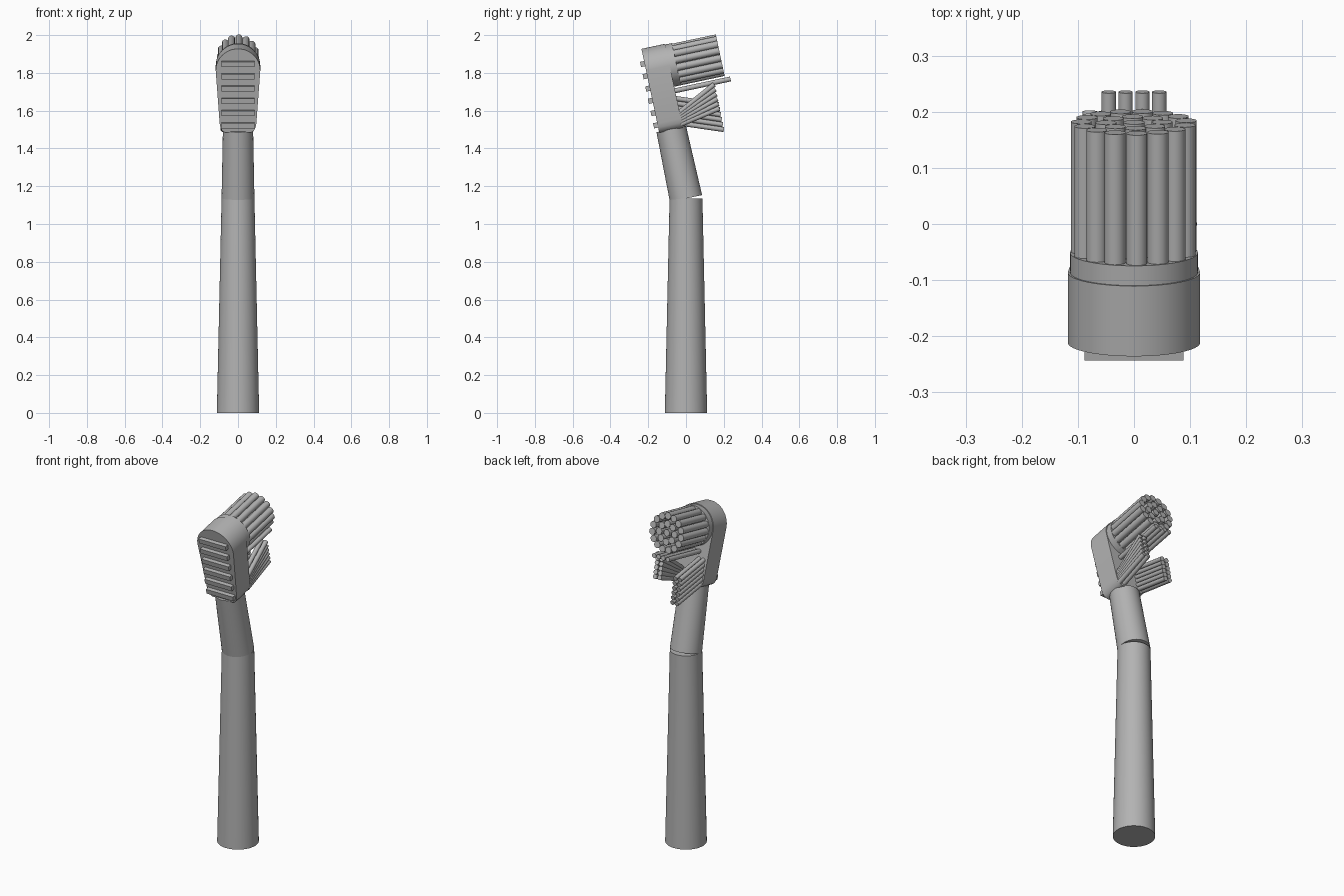
import bpy, bmesh, math
from mathutils import Matrix, Vector

cube = bpy.data.objects.get("Cube")
if cube:
    bpy.data.objects.remove(cube, do_unlink=True)

grey = bpy.data.materials.new("plain_grey")
grey.use_nodes = True
GREY = (0.45, 0.45, 0.45, 1)
grey.diffuse_color = GREY
grey.node_tree.nodes["Principled BSDF"].inputs["Base Color"].default_value = GREY

# Tilted frame of neck and head: local z runs up the head, local y along the bristles
TILT = Matrix.Translation((0, 0, 1.135)) @ Matrix.Rotation(math.radians(12), 4, 'X')
UPRIGHT = Matrix.Identity(4)


def finish(name, bm, frame):
    bmesh.ops.recalc_face_normals(bm, faces=bm.faces)
    mesh = bpy.data.meshes.new(name)
    bm.to_mesh(mesh)
    bm.free()
    mesh.transform(frame)
    mesh.materials.append(grey)
    ob = bpy.data.objects.new(name, mesh)
    bpy.context.collection.objects.link(ob)
    bpy.ops.object.select_all(action='DESELECT')
    ob.select_set(True)
    bpy.context.view_layer.objects.active = ob
    bpy.ops.object.shade_smooth_by_angle(angle=math.radians(35))
    return ob


def add_rod(bm, start, end, r1, r2, sides):
    a, b = Vector(start), Vector(end)
    turn = (b - a).to_track_quat('Z', 'Y').to_matrix().to_4x4()
    bmesh.ops.create_cone(bm, cap_ends=True, segments=sides, radius1=r1, radius2=r2,
                          depth=(b - a).length,
                          matrix=Matrix.Translation((a + b) / 2) @ turn)


def rods(name, items, frame=TILT, sides=14):
    bm = bmesh.new()
    for start, end, r1, r2 in items:
        add_rod(bm, start, end, r1, r2, sides)
    return finish(name, bm, frame)


# Handle and neck
rods("handle", [((0, 0, 0), (0, 0, 1.135), 0.112, 0.087)], UPRIGHT, 48)
rods("neck", [((0, 0, 0), (0, 0, 0.376), 0.087, 0.08)], TILT, 48)

# Head plate: round top tapering to a narrow rounded foot
TOP_V, TOP_R = 0.706, 0.118
outline = [(TOP_R * math.cos(math.pi * i / 32), TOP_V + TOP_R * math.sin(math.pi * i / 32))
           for i in range(33)]
foot = [(-0.097, 0.42), (-0.093, 0.398), (-0.084, 0.38), (-0.068, 0.37)]
outline += foot + [(-x, v) for x, v in reversed(foot)]
bm = bmesh.new()
face = bm.faces.new([bm.verts.new((x, -0.066, v)) for x, v in outline])
push = bmesh.ops.extrude_face_region(bm, geom=[face])
bmesh.ops.translate(bm, vec=(0, 0.128, 0),
                    verts=[g for g in push["geom"] if isinstance(g, bmesh.types.BMVert)])
finish("head", bm, TILT)

# Disc that carries the round tuft
rods("tuft_disc", [((0, 0.05, TOP_V), (0, 0.098, TOP_V), 0.114, 0.114)], TILT, 48)

# Scraper ridges on the front of the head
bm = bmesh.new()
for i in range(6):
    spot = Matrix.Translation((0, -0.074, 0.412 + i * 0.0664))
    bmesh.ops.create_cube(bm, size=1, matrix=spot @ Matrix.Diagonal((0.176, 0.028, 0.028, 1)))
finish("scraper_ridges", bm, TILT)

# Round tuft: rings of straight bristles
tuft = []
for count, ring in ((1, 0), (8, 0.05), (15, 0.094)):
    for i in range(count):
        a = math.radians(3) + 2 * math.pi * i / count
        x, v = ring * math.sin(a), TOP_V - 0.002 + ring * math.cos(a)
        tuft.append(((x, 0.08, v), (x, 0.335, v), 0.019, 0.019))
rods("round_tuft", tuft)

# Row of four longer straight bristles below the round tuft
rods("long_bristles", [((x, 0.05, 0.57), (x, 0.362, 0.57), 0.013, 0.013)
                       for x in (-0.045, -0.015, 0.015, 0.045)])


# Crossing side tufts: one side leans up, the other leans down
def side_tuft(name, side, base, tip, rows=6):
    items = []
    for i in range(rows):
        t = i / (rows - 1)
        v0 = base[0] + t * (base[1] - base[0])
        v1 = tip[0] + t * (tip[1] - tip[0])
        for x in (0.05, 0.079):
            items.append(((side * x, 0.055, v0), (side * x, 0.272, v1), 0.013, 0.013))
    rods(name, items)


side_tuft("left_side_tuft", 1, (0.39, 0.45), (0.43, 0.56))
side_tuft("right_side_tuft", -1, (0.395, 0.53), (0.315, 0.45))
